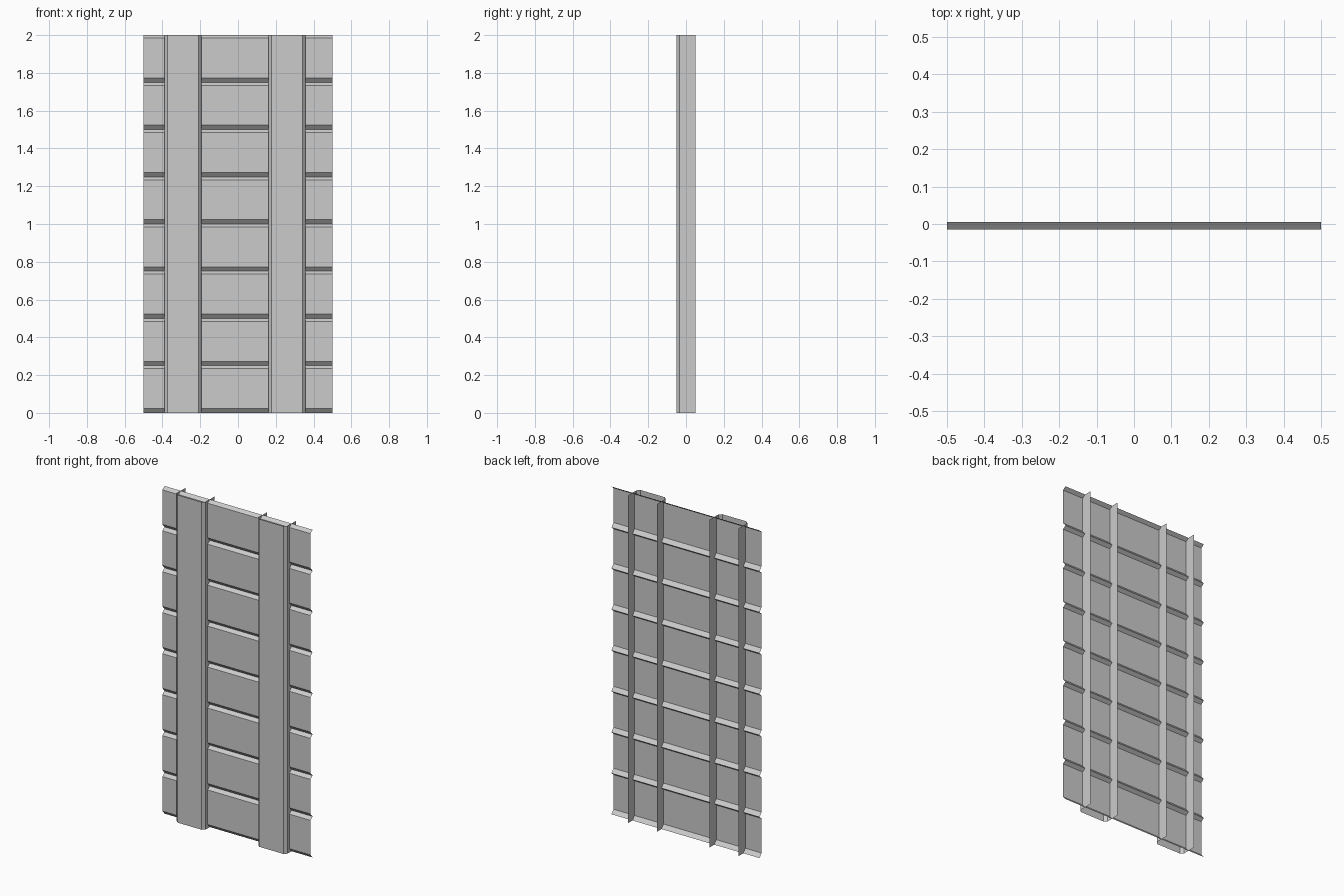
import bpy
import bmesh
from mathutils import Vector

if "Cube" in bpy.data.objects:
    bpy.data.objects.remove(bpy.data.objects["Cube"])

WIDTH, HEIGHT = 1.0, 2.0
BOARDS = 8


def sweep(name, profile, direction):
    """Extrude an open profile into a thin sheet."""
    bm = bmesh.new()
    start = [bm.verts.new(p) for p in profile]
    end = [bm.verts.new(Vector(p) + Vector(direction)) for p in profile]
    for i in range(len(profile) - 1):
        bm.faces.new((start[i], end[i], end[i + 1], start[i + 1]))
    mesh = bpy.data.meshes.new(name)
    bm.to_mesh(mesh)
    bm.free()
    obj = bpy.data.objects.new(name, mesh)
    bpy.context.collection.objects.link(obj)
    return obj


# Grooved wall sheet: flat boards with V grooves recessed towards the back
step = HEIGHT / BOARDS
front_y, groove_y = -0.015, 0.005
profile = [(-WIDTH / 2, groove_y, 0)]
for i in range(BOARDS):
    z = i * step
    profile += [(-WIDTH / 2, front_y, z + 0.023),
                (-WIDTH / 2, front_y, z + step - 0.016),
                (-WIDTH / 2, groove_y, z + step)]
sweep("grooved_panel", profile, (WIDTH, 0, 0))

# Upright channels: chamfered front, sides running through, open at the back
half, chamfer, depth = 0.098, 0.016, 0.05
side = [(-half, depth), (-half, -depth + chamfer), (-half + chamfer, -depth)]
channel = side + [(-x, y) for x, y in reversed(side)]
for label, cx in (("left", -0.292), ("right", 0.26)):
    sweep(label + "_upright", [(cx + x, y, 0) for x, y in channel], (0, 0, HEIGHT)).data.flip_normals()

# Turn the uprights' faces outward
for obj in bpy.context.collection.objects:
    bm = bmesh.new()
    bm.from_mesh(obj.data)
    bm.faces.ensure_lookup_table()
    front = min(bm.faces, key=lambda f: f.calc_center_median().y)
    if front.normal.y > 0:
        bmesh.ops.reverse_faces(bm, faces=bm.faces[:])
    bm.to_mesh(obj.data)
    bm.free()
